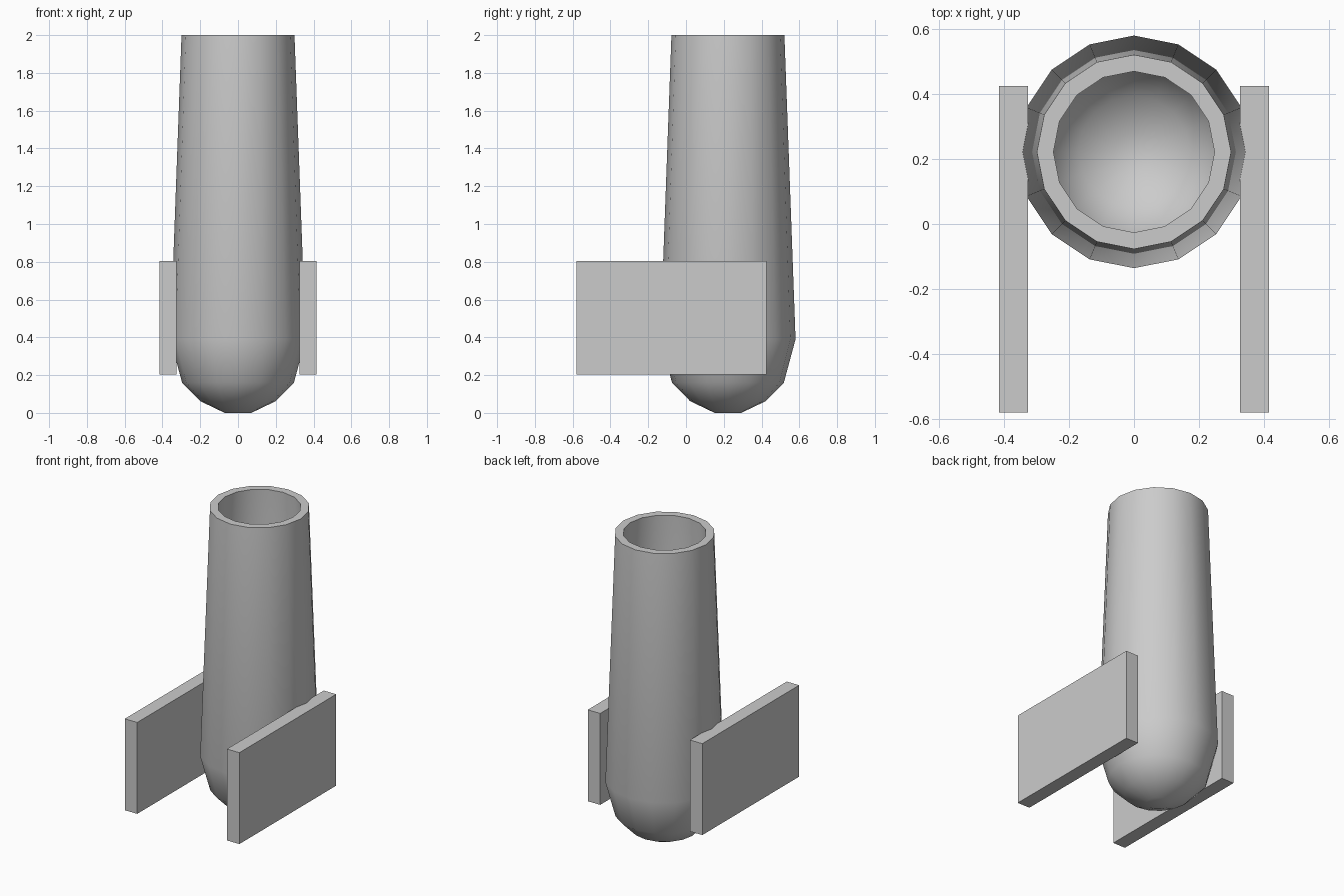
import bpy, bmesh, math

if "Cube" in bpy.data.objects:
    bpy.data.objects.remove(bpy.data.objects["Cube"])

SIDES = 16
CENTRE_Y = 0.222


def finish(name, bm):
    bmesh.ops.recalc_face_normals(bm, faces=bm.faces)
    mesh = bpy.data.meshes.new(name)
    bm.to_mesh(mesh)
    bm.free()
    obj = bpy.data.objects.new(name, mesh)
    bpy.context.collection.objects.link(obj)
    return obj


def lathe(name, profile):
    bm = bmesh.new()
    rings = []
    for r, z in profile:
        rings.append([bm.verts.new((r * math.cos(2 * math.pi * i / SIDES),
                                    r * math.sin(2 * math.pi * i / SIDES), z))
                      for i in range(SIDES)])
    for a, b in zip(rings, rings[1:]):
        for i in range(SIDES):
            j = (i + 1) % SIDES
            bm.faces.new((a[i], a[j], b[j], b[i]))
    bm.faces.new(rings[0])
    bm.faces.new(rings[-1])
    return finish(name, bm)


# Hollow tapered barrel with a rounded closed base
outer = [(0.07, 0.0), (0.2, 0.062), (0.296, 0.16), (0.358, 0.39), (0.299, 2.0)]
inner = [(0.248, 2.0), (0.306, 0.4), (0.253, 0.19), (0.172, 0.106), (0.06, 0.05)]
barrel = lathe("barrel", outer + inner)
barrel.location.y = CENTRE_Y
bpy.context.view_layer.objects.active = barrel
barrel.select_set(True)
bpy.ops.object.shade_smooth_by_angle(angle=math.radians(35))

# Side support plates
for side, name in ((-1, "left_plate"), (1, "right_plate")):
    bm = bmesh.new()
    bmesh.ops.create_cube(bm, size=1)
    bmesh.ops.scale(bm, vec=(0.09, 1.005, 0.6), verts=bm.verts)
    plate = finish(name, bm)
    plate.location = (side * 0.371, -0.0775, 0.503)
